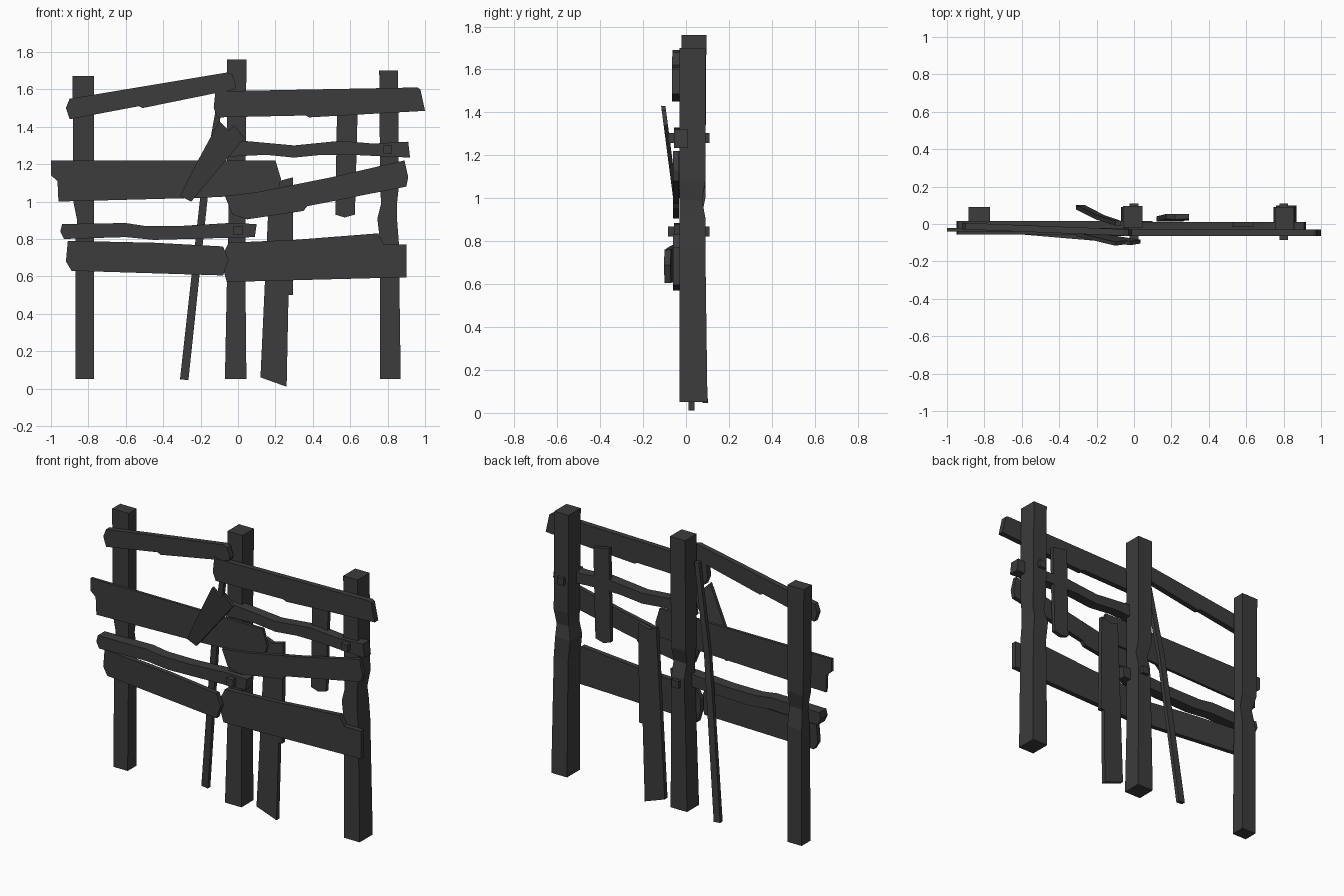
import bpy
import bmesh

cube = bpy.data.objects.get("Cube")
if cube:
    bpy.data.objects.remove(cube, do_unlink=True)

# One dark charcoal wood for the whole fence
wood = bpy.data.materials.new("charcoal_wood")
wood.use_nodes = True
wood_colour = (0.045, 0.045, 0.045, 1)
wood.diffuse_color = wood_colour
wood.node_tree.nodes["Principled BSDF"].inputs["Base Color"].default_value = wood_colour


def finish(name, bm):
    """Turn a bmesh into a flat shaded wooden object."""
    bmesh.ops.recalc_face_normals(bm, faces=bm.faces)
    mesh = bpy.data.meshes.new(name)
    bm.to_mesh(mesh)
    bm.free()
    mesh.materials.append(wood)
    obj = bpy.data.objects.new(name, mesh)
    bpy.context.collection.objects.link(obj)
    return obj


def board(name, outline, front, thickness, lean_x=0.0, lean_z=0.0):
    """Extrude an x-z outline (in hundredths) backwards; the lean values tilt it in y."""
    bm = bmesh.new()
    verts = []
    for px, pz in outline:
        x, z = px / 100, pz / 100
        verts.append(bm.verts.new((x, front + lean_x * x + lean_z * z, z)))
    face = bm.faces.new(verts)
    result = bmesh.ops.extrude_face_region(bm, geom=[face], use_keep_orig=True)
    moved = [g for g in result["geom"] if isinstance(g, bmesh.types.BMVert)]
    bmesh.ops.translate(bm, verts=moved, vec=(0, thickness, 0))
    return finish(name, bm)


def post(name, sections):
    """Loft rectangular sections (z, left, right, front, back), in hundredths."""
    bm = bmesh.new()
    rings = []
    for section in sections:
        z, x0, x1, y0, y1 = [value / 100 for value in section]
        corners = ((x0, y0), (x1, y0), (x1, y1), (x0, y1))
        rings.append([bm.verts.new((x, y, z)) for x, y in corners])
    for low, high in zip(rings, rings[1:]):
        for i in range(len(low)):
            j = (i + 1) % len(low)
            bm.faces.new((low[i], low[j], high[j], high[i]))
    bm.faces.new(rings[0])
    bm.faces.new(rings[-1])
    return finish(name, bm)


def peg(name, x, z):
    """Square peg pushed right through a rail and its post."""
    r = 2.3
    outline = [(x - r, z - r), (x + r, z - r), (x + r, z + r), (x - r, z + r)]
    return board(name, outline, -0.085, 0.195)


# Three uprights with worn waists
post("right_post", [(5, -87, -77, 0, 9), (78, -87, -77, 1, 9),
                    (90, -86, -77, 1, 7), (100, -88, -77, 1, 9),
                    (167, -88.5, -77, 1, 9)])
post("middle_post", [(5, -7, 4.5, -3, 9), (55, -6, 4, -2, 9),
                     (88, -5, 4, -2, 9), (97, -5, 4, -2, 6.5),
                     (106, -6, 4, -2, 9), (176, -6, 4.5, -2, 9.5)])
post("left_post", [(5, 76, 87, -3, 10), (78, 76, 86, -3, 9),
                   (91, 74.5, 85, -3, 9), (99, 76.5, 85, -3, 7.5),
                   (108, 76, 86, -3, 9), (170, 75.5, 85.5, -3, 9)])

# Top rails
board("top_right_rail",
      [(-92, 150), (-90, 144), (-53, 151), (-51, 150), (-2, 160),
       (-1, 162), (-3, 168), (-6, 169), (-90, 155)],
      -0.065, 0.035, lean_x=-0.04)
board("top_left_rail",
      [(-13, 150), (-11, 145), (36, 146), (38, 145), (100, 148.5),
       (97.5, 160), (96, 161), (-10, 159), (-12, 160)],
      -0.065, 0.035)

# Thin wavy rails held by pegs
board("upper_thin_rail",
      [(-5, 124), (15, 125), (30, 123.5), (45, 125), (60, 125),
       (92, 123.5), (91, 132), (72, 131), (55, 132.5), (30, 130), (-3, 133)],
      -0.055, 0.065)
board("lower_thin_rail",
      [(-95, 84), (-93, 80), (-60, 81), (-45, 79.5), (9, 81),
       (10, 88), (-5, 88.5), (-30, 87), (-50, 87), (-60, 88.5), (-94, 88)],
      -0.055, 0.07)
peg("upper_peg", 80, 128)
peg("lower_peg", 0, 84.5)

# Wide planks
board("middle_right_plank",
      [(-100, 114), (-96.5, 111), (-96, 100), (-20, 102), (21, 104),
       (23, 112), (20, 122), (-100, 122)],
      -0.04, 0.018)
board("middle_left_plank",
      [(-7, 103), (-3, 93), (5, 90.5), (35, 95), (37, 97.5), (90, 108),
       (91, 113), (89, 122), (50, 113), (10, 105)],
      -0.06, 0.027)
board("lower_right_plank",
      [(-92, 68), (-89, 63), (-8, 60.5), (-5, 69), (-8, 76),
       (-45, 78), (-91, 79)],
      -0.107, 0.03, lean_x=-0.085)
board("lower_left_plank",
      [(-8, 64), (-6, 57), (90, 59.5), (90, 77), (78, 77), (75, 83),
       (30, 79.5), (-5, 78), (-8, 72)],
      -0.06, 0.032)

# Loose boards behind the rails
board("long_loose_board",
      [(12, 6), (26, 1), (27, 50), (29.5, 50), (29.5, 113), (22, 111),
       (17, 113)],
      0.012, 0.028, lean_z=0.012)
board("short_loose_board",
      [(52, 93), (57, 91.5), (62.5, 93), (64, 150), (53, 152)],
      -0.015, 0.025)

# Broken board leaning across the front and thin stick leaning behind
board("broken_diagonal_board",
      [(-31, 103), (-25, 100), (3.5, 134), (-2, 141), (-5, 138),
       (-10, 143), (-23, 119)],
      0.07, 0.02, lean_z=-0.13)
board("leaning_stick",
      [(-31, 5), (-26.5, 4.5), (-16, 104), (-7, 160), (-10, 160),
       (-20, 104)],
      0.08, 0.025, lean_z=-0.055)
